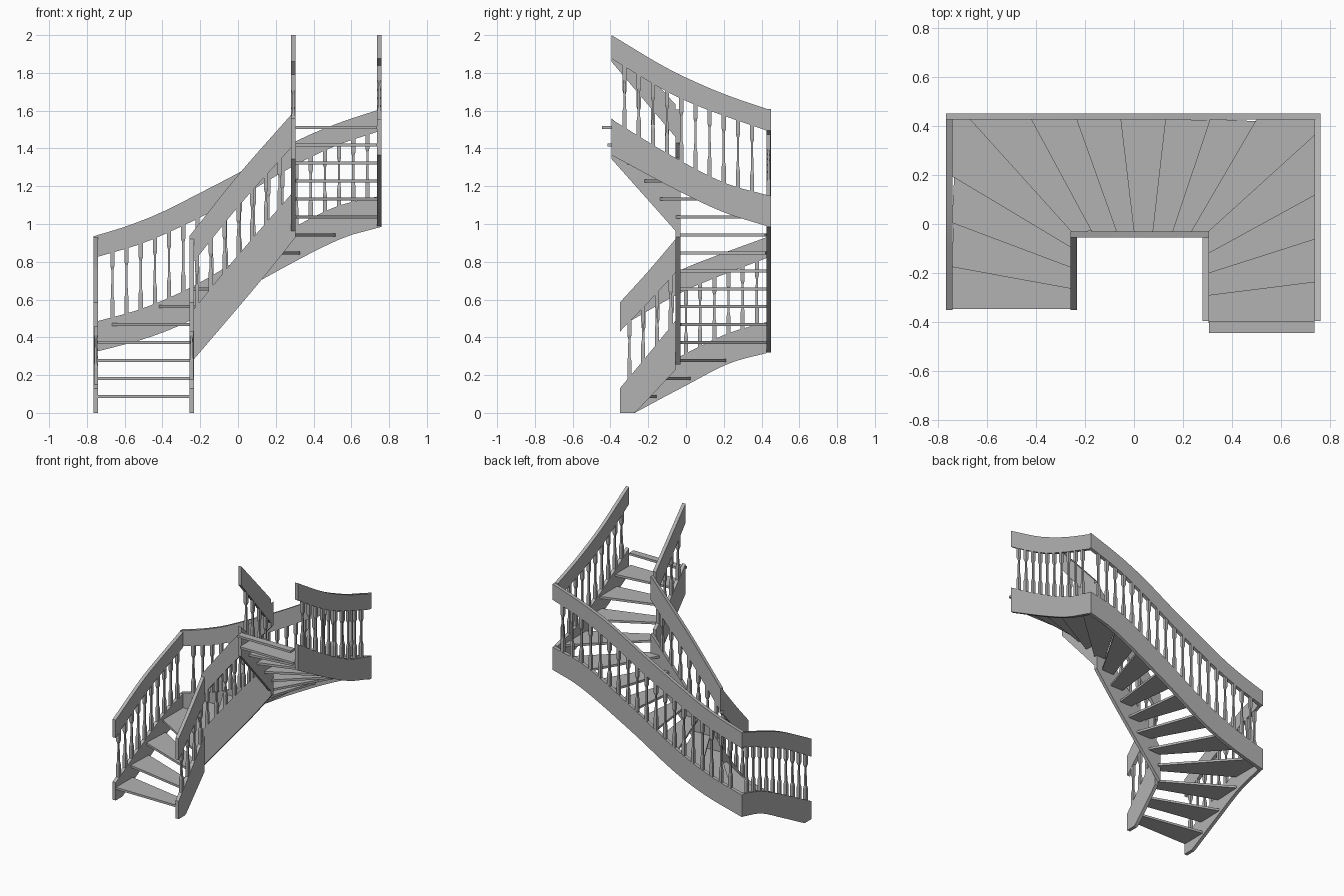
import bpy, bmesh
from mathutils import Vector

cube = bpy.data.objects.get("Cube")
if cube:
    bpy.data.objects.remove(cube, do_unlink=True)

GREY = (0.45, 0.45, 0.45, 1)
mat = bpy.data.materials.new("warm_grey")
mat.use_nodes = True
mat.diffuse_color = GREY
mat.node_tree.nodes["Principled BSDF"].inputs["Base Color"].default_value = GREY


def finish(name, bm):
    bmesh.ops.recalc_face_normals(bm, faces=bm.faces)
    mesh = bpy.data.meshes.new(name)
    bm.to_mesh(mesh)
    bm.free()
    mesh.materials.append(mat)
    obj = bpy.data.objects.new(name, mesh)
    bpy.context.collection.objects.link(obj)
    return obj


def prism(name, outline, offset):
    """Extrude a flat outline along an offset vector."""
    bm = bmesh.new()
    face = bm.faces.new([bm.verts.new(p) for p in outline])
    ext = bmesh.ops.extrude_face_region(bm, geom=[face])
    bmesh.ops.translate(bm, vec=offset, verts=[g for g in ext["geom"] if isinstance(g, bmesh.types.BMVert)])
    return finish(name, bm)


def curve(pts, s):
    """Smooth height through a few (position, height) points."""
    n = len(pts)

    def slope(i):
        a, b = pts[max(i - 1, 0)], pts[min(i + 1, n - 1)]
        return (b[1] - a[1]) / (b[0] - a[0])
    i = 0
    while i < n - 2 and s > pts[i + 1][0]:
        i += 1
    (x0, z0), (x1, z1) = pts[i], pts[i + 1]
    w = x1 - x0
    t = (s - x0) / w
    z = ((2*t**3 - 3*t*t + 1) * z0 + (t**3 - 2*t*t + t) * w * slope(i)
         + (3*t*t - 2*t**3) * z1 + (t**3 - t*t) * w * slope(i + 1))
    return max(z, 0.0)


THICK = 0.025


def board(name, axis, fixed, s0, s1, top, bottom):
    """Upright curved board running along x or y."""
    steps = [s0 + (s1 - s0) * i / 20 for i in range(21)]
    loop = [(s, curve(bottom, s)) for s in steps] + [(s, curve(top, s)) for s in reversed(steps)]
    if axis == "x":
        prism(name, [(s, fixed, z) for s, z in loop], (0, THICK, 0))
    else:
        prism(name, [(fixed, s, z) for s, z in loop], (THICK, 0, 0))


def baluster(name, x, y, z0, z1):
    """Square blocks at both ends with a slim shaft between."""
    bm = bmesh.new()
    rings = []
    for z, r in ((z0, .011), (z0 + .10, .011), (z0 + .125, .0065), (z1 - .105, .0055),
                 (z1 - .085, .011), (z1, .011)):
        rings.append([bm.verts.new((x + r * a, y + r * b, z))
                      for a, b in ((-1, -1), (1, -1), (1, 1), (-1, 1))])
    for lo, hi in zip(rings, rings[1:]):
        for i in range(4):
            j = (i + 1) % 4
            bm.faces.new((lo[i], lo[j], hi[j], hi[i]))
    bm.faces.new(rings[0])
    bm.faces.new(rings[-1])
    finish(name, bm)


def flight(name, axis, fixed, s0, s1, string_low, string_top, rail_low, rail_top, first, step, count):
    """String board, handrail and the balusters between them."""
    board(name + "_string", axis, fixed, s0, s1, string_top, string_low)
    board(name + "_handrail", axis, fixed, s0, s1, rail_top, rail_low)
    mid = fixed + THICK / 2
    for i in range(count):
        s = first + step * i
        x, y = (s, mid) if axis == "x" else (mid, s)
        baluster(f"{name}_baluster_{i + 1}", x, y, curve(string_top, s) - .015, curve(rail_low, s) + .015)


# Outer side: right flight, back flight, left flight
flight("outer_right", "y", -.765, -.35, .425,
       [(-.35, -.05), (-.27, 0), (0, .145), (.23, .262), (.44, .32)],
       [(-.35, .13), (0, .315), (.22, .42), (.44, .485)],
       [(-.35, .455), (-.03, .635), (.155, .715), (.44, .825)],
       [(-.35, .585), (-.03, .755), (.155, .83), (.44, .935)],
       -.30, .075, 10)
flight("outer_back", "x", .425, -.765, .76,
       [(-.765, .32), (-.47, .40), (-.23, .50), (.125, .705), (.54, .92), (.76, .985)],
       [(-.765, .48), (-.5, .555), (-.23, .675), (.1, .87), (.5, 1.085), (.76, 1.15)],
       [(-.765, .82), (-.5, .90), (-.23, 1.02), (.03, 1.155), (.3, 1.31), (.52, 1.415), (.76, 1.495)],
       [(-.765, .935), (-.6, .985), (-.42, 1.055), (-.2, 1.165), (.03, 1.285), (.3, 1.435), (.52, 1.53), (.76, 1.61)],
       -.665, .075, 19)
flight("outer_left", "y", .735, -.395, .425,
       [(-.395, 1.365), (-.03, 1.17), (.2, 1.062), (.44, .985)],
       [(-.395, 1.555), (-.1, 1.375), (.2, 1.22), (.44, 1.15)],
       [(-.395, 1.875), (-.1, 1.70), (.1, 1.61), (.44, 1.49)],
       [(-.395, 2.0), (-.1, 1.825), (.1, 1.73), (.25, 1.67), (.44, 1.605)],
       -.325, .075, 10)

# Inner side around the open well
flight("inner_right", "y", -.258, -.35, -.055,
       [(-.35, -.08), (-.27, 0), (-.03, .255)],
       [(-.35, .13), (-.2, .31), (-.03, .52)],
       [(-.35, .43), (-.2, .585), (-.03, .77)],
       [(-.35, .585), (-.2, .75), (-.03, .95)],
       -.30, .073, 4)
flight("inner_back", "x", -.055, -.258, .305,
       [(-.258, .255), (.125, .705), (.305, .93)],
       [(-.258, .52), (0, .835), (.305, 1.185)],
       [(-.258, .77), (0, 1.09), (.305, 1.43)],
       [(-.258, .935), (0, 1.258), (.305, 1.605)],
       -.217, .073, 7)
flight("inner_left", "y", .28, -.395, -.055,
       [(-.395, 1.345), (-.03, .935)],
       [(-.395, 1.56), (-.2, 1.35), (-.03, 1.185)],
       [(-.395, 1.86), (-.2, 1.63), (-.03, 1.43)],
       [(-.395, 2.0), (-.2, 1.79), (-.03, 1.605)],
       -.325, .075, 4)

# Treads: nosing lines as (outer x, outer y, inner x, inner y)
nosings = [
    (-.742, -.347, -.25, -.347), (-.742, -.175, -.25, -.265), (-.742, .005, -.25, -.18),
    (-.742, .195, -.25, -.10), (-.67, .428, -.25, -.037), (-.42, .428, -.17, -.035),
    (-.235, .428, -.07, -.035), (-.055, .428, 0, -.035), (.128, .428, .075, -.035),
    (.31, .428, .155, -.035), (.50, .428, .23, -.035), (.738, .365, .295, -.037),
    (.738, .12, .30, -.12), (.738, -.06, .30, -.20), (.738, -.235, .30, -.29),
    (.735, -.395, .305, -.395), (.735, -.425, .305, -.425)]
corners = {4: (-.742, .428), 11: (.738, .428)}
RISE, TREAD = .095, .016

for k in range(1, 17):
    ox, oy, ix, iy = nosings[k - 1]
    px, py, qx, qy = nosings[k]
    along = Vector((px - qx, py - qy)).normalized()
    dx, dy = along.y * .02, -along.x * .02   # overlap beneath the next tread
    plan = [(ix, iy), (ox, oy)]
    if k in corners:
        plan.append(corners[k])
    plan += [(px + dx, py + dy), (qx + dx, qy + dy)]
    prism(f"tread_{k}", [(x, y, RISE * k - TREAD) for x, y in plan], (0, 0, TREAD))
